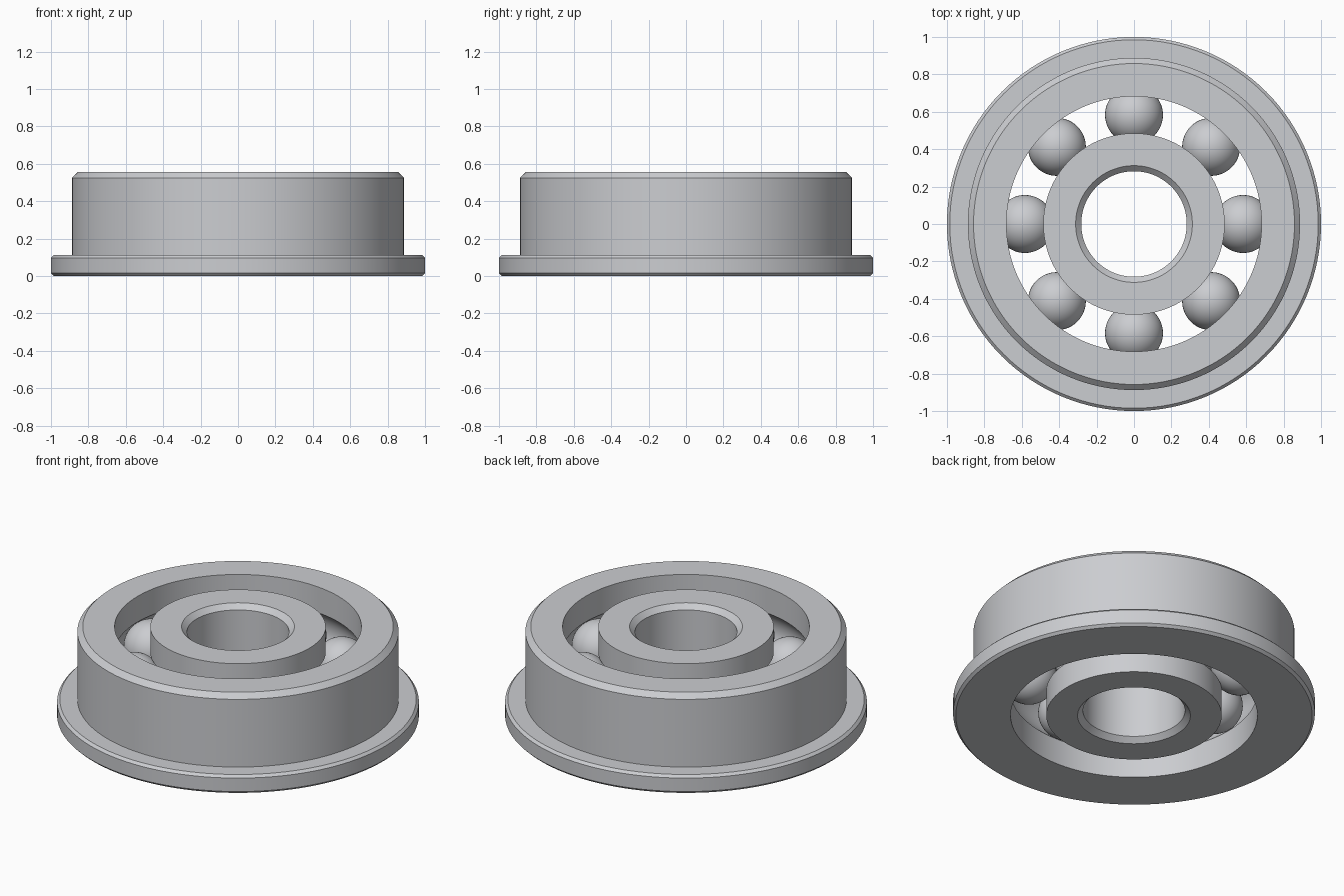
import bpy, bmesh, math
from mathutils import Vector

cube = bpy.data.objects.get("Cube")
if cube:
    bpy.data.objects.remove(cube, do_unlink=True)

HEIGHT = 0.555
MID = HEIGHT / 2
BALL_R = 0.155
PITCH_R = 0.583      # radius of the circle of ball centres
INNER_R, OUTER_R = 0.485, 0.682   # facing walls of the two rings
BALLS = 8

steel = bpy.data.materials.new("steel grey")
steel.use_nodes = True
color = (0.60, 0.61, 0.635, 1)
steel.diffuse_color = color
steel.node_tree.nodes["Principled BSDF"].inputs["Base Color"].default_value = color


def finish(name, bm):
    mesh = bpy.data.meshes.new(name)
    bm.to_mesh(mesh)
    bm.free()
    mesh.materials.append(steel)
    obj = bpy.data.objects.new(name, mesh)
    bpy.context.collection.objects.link(obj)
    bpy.ops.object.select_all(action='DESELECT')
    obj.select_set(True)
    bpy.context.view_layer.objects.active = obj
    bpy.ops.object.shade_smooth_by_angle(angle=math.radians(30))
    return obj


def lathe(name, profile, steps=128):
    """Turn a closed (radius, height) outline around the z axis."""
    bm = bmesh.new()
    verts = [bm.verts.new((r, 0, z)) for r, z in profile]
    edges = [bm.edges.new((v, verts[i - 1])) for i, v in enumerate(verts)]
    bmesh.ops.spin(bm, geom=verts + edges, cent=(0, 0, 0), axis=(0, 0, 1),
                   angle=math.tau, steps=steps, use_merge=True)
    bmesh.ops.remove_doubles(bm, verts=bm.verts, dist=1e-5)
    bmesh.ops.recalc_face_normals(bm, faces=bm.faces)
    return finish(name, bm)


def groove(wall_r, side, steps=12):
    """Raceway arc from bottom to top, cut into a wall at wall_r."""
    r = BALL_R + 0.001
    half = math.acos(abs(wall_r - PITCH_R) / r)
    angles = [half * (2 * i / steps - 1) for i in range(steps + 1)]
    return [(PITCH_R + side * r * math.cos(a), MID + r * math.sin(a)) for a in angles]


# Inner ring: chamfered bore, raceway on the outside
bore, c = 0.282, 0.03
lathe("inner_ring",
      [(bore, HEIGHT - c), (bore, c), (bore + c, 0), (INNER_R, 0)]
      + groove(INNER_R, -1)
      + [(INNER_R, HEIGHT), (bore + c, HEIGHT)])

# Outer ring: flange at the bottom, chamfered top, raceway on the inside
body, flange, f = 0.888, 0.112, 0.015
lathe("flanged_outer_ring",
      [(OUTER_R, 0)] + groove(OUTER_R, 1)
      + [(OUTER_R, HEIGHT), (body - c, HEIGHT), (body, HEIGHT - c), (body, flange),
         (1 - f, flange), (1, flange - f), (1, f), (1 - f, 0)])

# Balls spaced evenly between the rings
for i in range(BALLS):
    a = math.tau * i / BALLS
    bm = bmesh.new()
    bmesh.ops.create_uvsphere(bm, u_segments=48, v_segments=24, radius=BALL_R)
    ball = finish(f"ball_{i + 1}", bm)
    ball.location = Vector((PITCH_R * math.cos(a), PITCH_R * math.sin(a), MID))
